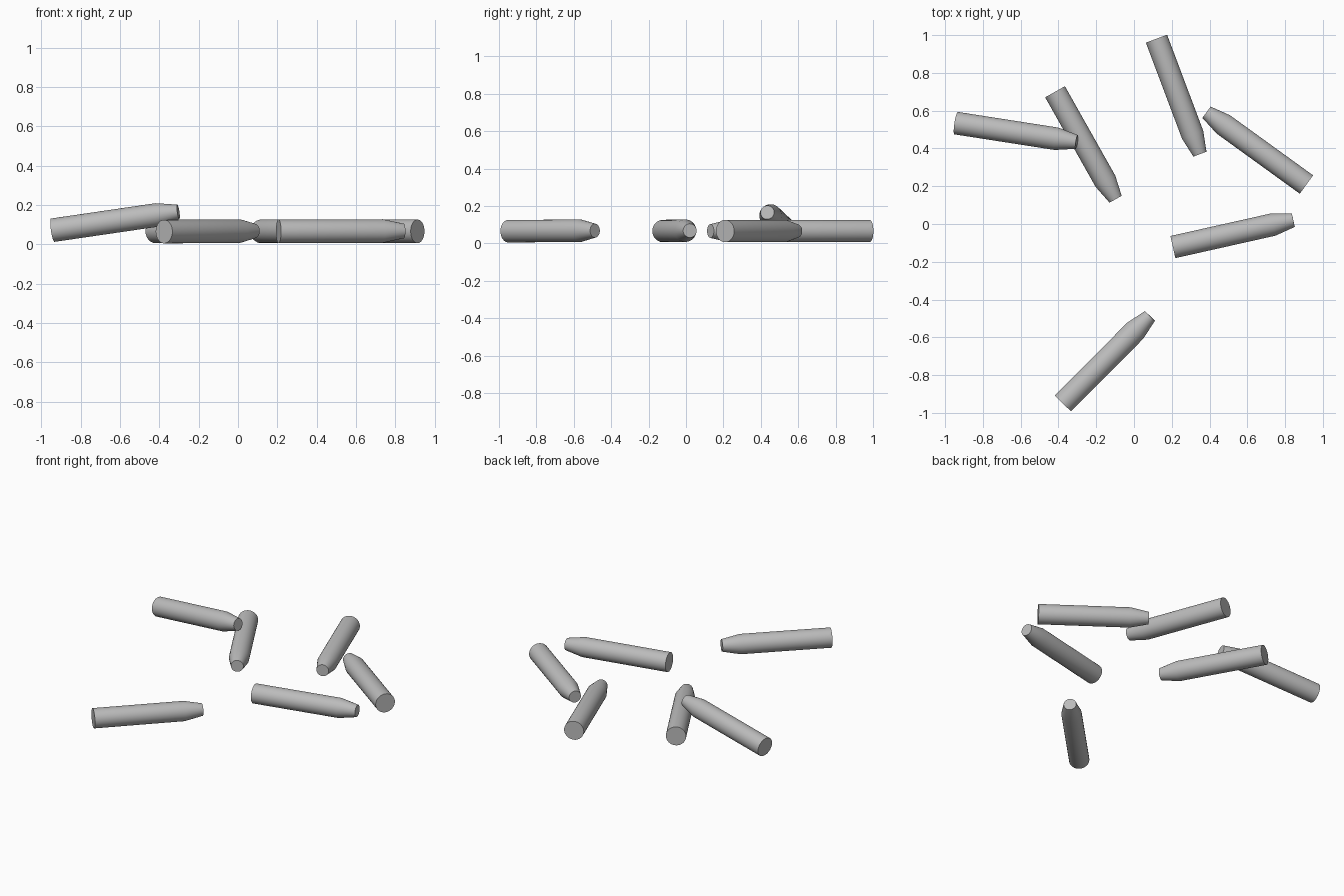
import bpy, bmesh, math
from mathutils import Vector

if "Cube" in bpy.data.objects:
    bpy.data.objects.remove(bpy.data.objects["Cube"], do_unlink=True)

LENGTH, RADIUS, TIP_RADIUS, TAPER, SIDES = 0.653, 0.06, 0.037, 0.11, 32

grey = bpy.data.materials.new("plain grey")
grey.use_nodes = True
colour = (0.5, 0.5, 0.5, 1)
grey.diffuse_color = colour
grey.node_tree.nodes["Principled BSDF"].inputs["Base Color"].default_value = colour


def tapered_stick(name, base, tip):
    """A round stick, flat at both ends, narrowing near the tip."""
    bm = bmesh.new()
    profile = [(RADIUS, 0), (RADIUS, LENGTH - TAPER), (TIP_RADIUS, LENGTH)]
    rings = []
    for r, z in profile:
        ring = bmesh.ops.create_circle(bm, segments=SIDES, radius=r)["verts"]
        for v in ring:
            v.co.z = z
        rings.append(ring)
    for low, high in zip(rings, rings[1:]):
        for i in range(SIDES):
            j = (i + 1) % SIDES
            bm.faces.new((low[i], low[j], high[j], high[i]))
    bm.faces.new(rings[0])
    bm.faces.new(rings[-1])
    bmesh.ops.recalc_face_normals(bm, faces=bm.faces)
    mesh = bpy.data.meshes.new(name)
    bm.to_mesh(mesh)
    bm.free()
    mesh.materials.append(grey)

    # Lay the stick along the line from its base to its tip
    obj = bpy.data.objects.new(name, mesh)
    bpy.context.collection.objects.link(obj)
    start, axis = Vector(base), Vector(tip) - Vector(base)
    obj.location = start
    obj.rotation_euler = axis.to_track_quat("Z", "Y").to_euler()
    bpy.ops.object.select_all(action="DESELECT")
    obj.select_set(True)
    bpy.context.view_layer.objects.active = obj
    bpy.ops.object.shade_smooth_by_angle(angle=math.radians(30))


# Scattered sticks, one of them leaning on its neighbour
tapered_stick("leaning_stick", (-0.942, 0.534, 0.072), (-0.30, 0.434, 0.166))
tapered_stick("propping_stick", (-0.418, 0.70, 0.066), (-0.098, 0.132, 0.066))
tapered_stick("back_stick", (0.119, 0.981, 0.066), (0.349, 0.37, 0.066))
tapered_stick("left_stick", (0.913, 0.209, 0.066), (0.386, 0.59, 0.066))
tapered_stick("middle_stick", (0.206, -0.122, 0.066), (0.844, 0.021, 0.068))
tapered_stick("front_stick", (-0.376, -0.95, 0.065), (0.082, -0.489, 0.068))
